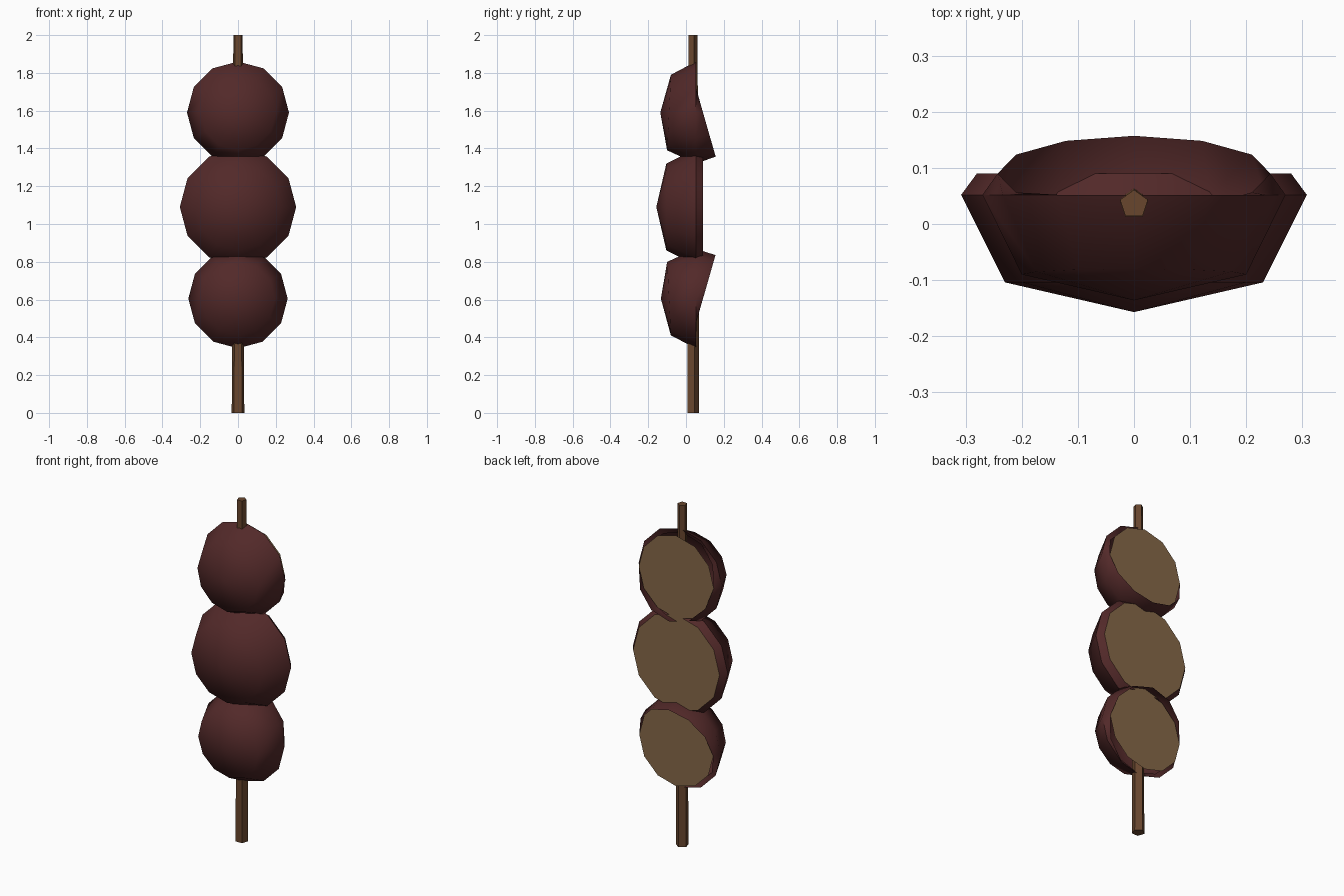
import bpy, bmesh, math

if "Cube" in bpy.data.objects:
    bpy.data.objects.remove(bpy.data.objects["Cube"])


def material(name, rgb):
    m = bpy.data.materials.new(name)
    m.diffuse_color = (*rgb, 1)
    m.use_nodes = True
    m.node_tree.nodes["Principled BSDF"].inputs["Base Color"].default_value = m.diffuse_color
    return m


SKIN = material("dark_red_skin", (0.085, 0.022, 0.022))
FLESH = material("tan_flesh", (0.24, 0.14, 0.066))
WOOD = material("brown_wood", (0.14, 0.062, 0.027))
SIDES = 12


def finish(name, bm, mat):
    me = bpy.data.meshes.new(name)
    bm.to_mesh(me)
    bm.free()
    me.materials.append(mat)
    ob = bpy.data.objects.new(name, me)
    bpy.context.collection.objects.link(ob)
    return ob


def ring(bm, r, y, z, tilt=0.0):
    """Upright ring facing -y, leaning by tilt radians about x."""
    verts = []
    for i in range(SIDES):
        a = 2 * math.pi * i / SIDES
        h = r * math.sin(a)
        verts.append(bm.verts.new((r * math.cos(a), y - h * math.sin(tilt),
                                   z + h * math.cos(tilt))))
    return verts


def bridge(bm, a, b):
    for i in range(SIDES):
        j = (i + 1) % SIDES
        bm.faces.new((a[i], a[j], b[j], b[i]))


def half_fruit(name, z, front, shoulder, belly, rim, tilt):
    # domed skin: apex, shoulder ring, widest ring, tilted back rim
    bm = bmesh.new()
    apex = bm.verts.new((0, front, z))
    s = ring(bm, shoulder[0], shoulder[1], z, -tilt * 0.18)
    w = ring(bm, belly, 0.052, z)
    e = ring(bm, rim, 0.09, z, tilt)
    for i in range(SIDES):
        bm.faces.new((apex, s[i], s[(i + 1) % SIDES]))
    bridge(bm, s, w)
    bridge(bm, w, e)
    bmesh.ops.recalc_face_normals(bm, faces=bm.faces)
    # the open shell must face outwards (front faces towards -y)
    bm.faces.ensure_lookup_table()
    if bm.faces[0].normal.y > 0:
        bmesh.ops.reverse_faces(bm, faces=bm.faces)
    ob = finish(name + "_skin", bm, SKIN)
    bpy.ops.object.select_all(action='DESELECT')
    ob.select_set(True)
    bpy.context.view_layer.objects.active = ob
    bpy.ops.object.shade_smooth_by_angle(angle=math.radians(60))

    # flat cut face at the back
    bm = bmesh.new()
    f = bm.faces.new(ring(bm, rim, 0.09, z))
    f.normal_update()
    if f.normal.y < 0:
        f.normal_flip()
    finish(name + "_cut_face", bm, FLESH)


half_fruit("lower_half", 0.605, -0.133, (0.195, -0.09), 0.263, 0.24, -0.28)
half_fruit("middle_half", 1.09, -0.157, (0.23, -0.104), 0.308, 0.28, 0.0)
half_fruit("upper_half", 1.59, -0.136, (0.2, -0.09), 0.27, 0.243, 0.28)

# tapered five-sided skewer
bm = bmesh.new()
ends = []
for z, r in ((0, 0.035), (2, 0.026)):
    ends.append([bm.verts.new((r * math.sin(2 * math.pi * i / 5),
                               0.035 + r * math.cos(2 * math.pi * i / 5), z))
                 for i in range(5)])
for e in ends:
    bm.faces.new(e)
for i in range(5):
    j = (i + 1) % 5
    bm.faces.new((ends[0][i], ends[0][j], ends[1][j], ends[1][i]))
bmesh.ops.recalc_face_normals(bm, faces=bm.faces)
finish("skewer", bm, WOOD)
